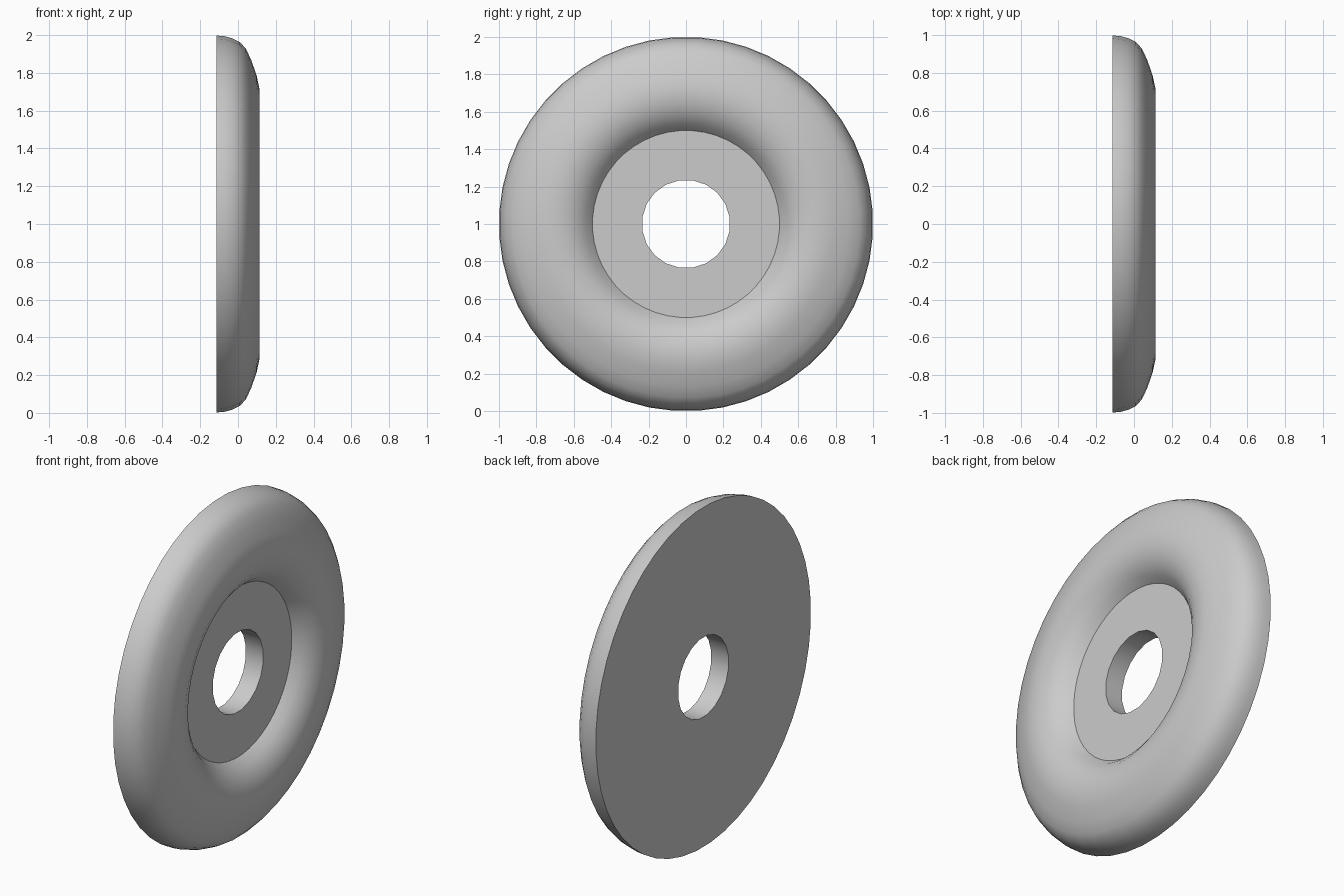
import bpy, bmesh, math

cube = bpy.data.objects.get("Cube")
if cube:
    bpy.data.objects.remove(cube, do_unlink=True)

grey = bpy.data.materials.new("light_grey")
grey.use_nodes = True
grey.diffuse_color = (0.6, 0.6, 0.6, 1)
grey.node_tree.nodes["Principled BSDF"].inputs["Base Color"].default_value = (0.6, 0.6, 0.6, 1)

BACK, WEB = -0.113, 0.0
HOLE, HUB = 0.236, 0.5


def ring(bm, radius, x, count):
    """Circle of vertices around the x axis, with an edge centred at the top."""
    step = 2 * math.pi / count
    return [bm.verts.new((x, radius * math.sin((i + 0.5) * step),
                          1 + radius * math.cos((i + 0.5) * step))) for i in range(count)]


def loop_edges(bm, verts):
    return [bm.edges.get(p) or bm.edges.new(p) for p in zip(verts, verts[1:] + verts[:1])]


def skin(bm, a, b):
    bmesh.ops.bridge_loops(bm, edges=loop_edges(bm, a) + loop_edges(bm, b))


bm = bmesh.new()
# Rounded rim, from the back edge over the crest and down to the web
profile = [(1.0, BACK), (0.996, -0.07), (0.985, -0.03), (0.965, 0.01), (0.93, 0.042),
           (0.87, 0.07), (0.79, 0.098), (0.72, 0.113), (0.64, 0.105), (0.58, 0.08),
           (0.535, 0.045), (HUB, WEB)]
rim = [ring(bm, r, x, 48) for r, x in profile]
for a, b in zip(rim, rim[1:]):
    skin(bm, a, b)

# Centre hole wall, flat web and flat back
hole_front, hole_back = (ring(bm, HOLE, x, 20) for x in (WEB, BACK))
skin(bm, hole_front, hole_back)
for outer, inner in ((rim[-1], hole_front), (rim[0], hole_back)):
    bmesh.ops.triangle_fill(bm, use_beauty=True,
                            edges=loop_edges(bm, outer) + loop_edges(bm, inner))

bmesh.ops.recalc_face_normals(bm, faces=bm.faces)
mesh = bpy.data.meshes.new("ring_disc")
bm.to_mesh(mesh)
bm.free()
mesh.materials.append(grey)
disc = bpy.data.objects.new("ring_disc", mesh)
bpy.context.collection.objects.link(disc)

# Smooth rim, crisp hub and back edges
bpy.ops.object.select_all(action="DESELECT")
disc.select_set(True)
bpy.context.view_layer.objects.active = disc
bpy.ops.object.shade_smooth_by_angle(angle=math.radians(35))
